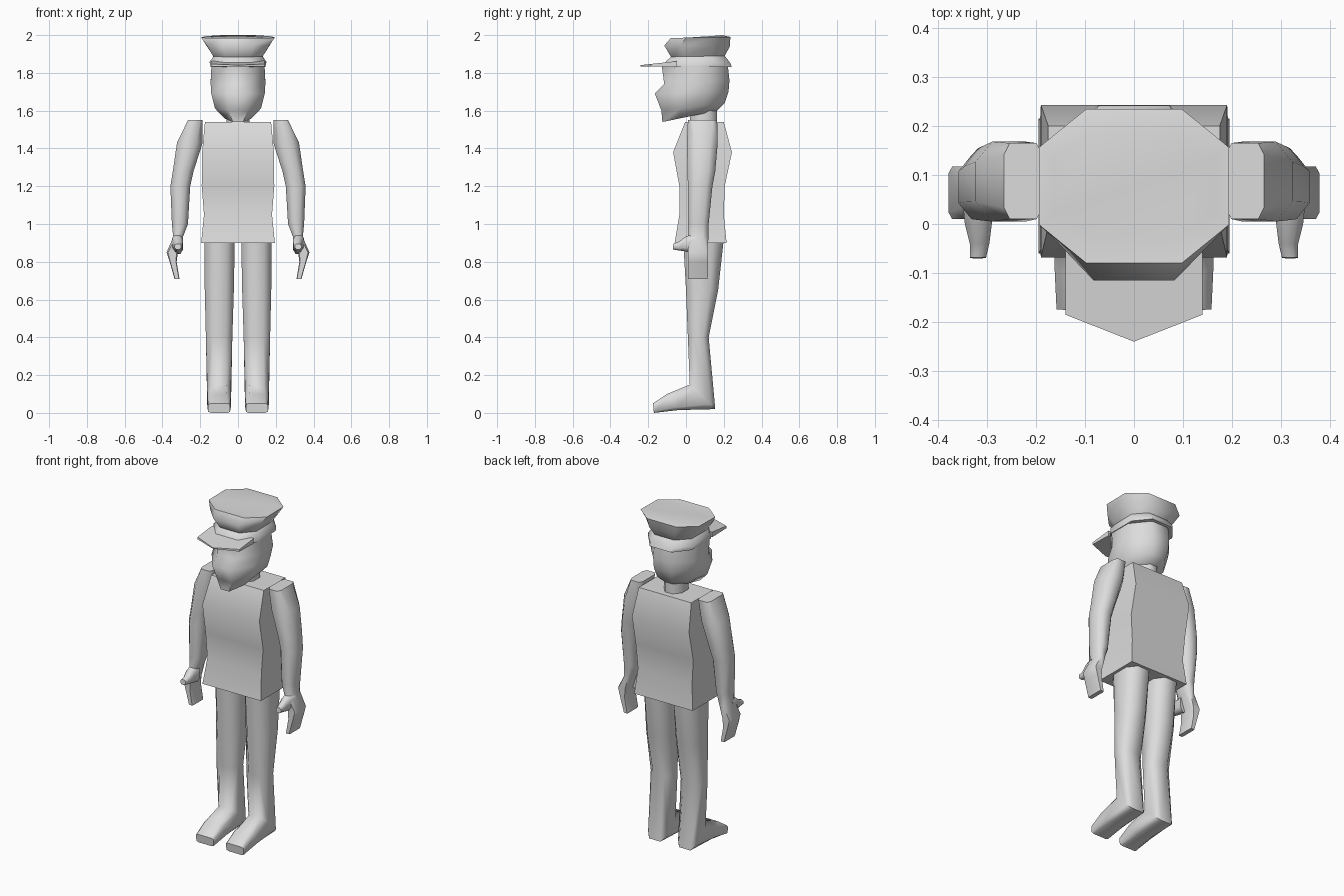
import bpy, bmesh, math
from mathutils import Vector

grey = bpy.data.materials.new("light grey")
grey.diffuse_color = (0.72, 0.72, 0.72, 1)


def ring(x0, x1, front, back, c=0.25):
    """Box section, corners cut by fraction c; front and back are (y, z)."""
    if c:
        uv = [(c, 0), (1 - c, 0), (1, c), (1, 1 - c), (1 - c, 1), (c, 1), (0, 1 - c), (0, c)]
    else:
        uv = [(0, 0), (1, 0), (1, 1), (0, 1)]
    f, b = Vector(front), Vector(back)
    return [(x0 + (x1 - x0) * u, *f.lerp(b, v)) for u, v in uv]


def level(x0, x1, y0, y1, z, c=0.25):
    return ring(x0, x1, (y0, z), (y1, z), c)


def loft(name, rings, angle=60, mirror=False):
    """Skin a list of equal-sized sections and cap both ends."""
    bm = bmesh.new()
    rows = [[bm.verts.new(p) for p in r] for r in rings]
    n = len(rows[0])
    for a, b in zip(rows, rows[1:]):
        for i in range(n):
            j = (i + 1) % n
            bm.faces.new((a[i], a[j], b[j], b[i]))
    bm.faces.new(rows[0][::-1])
    bm.faces.new(rows[-1])
    bmesh.ops.recalc_face_normals(bm, faces=bm.faces)
    mesh = bpy.data.meshes.new(name)
    bm.to_mesh(mesh)
    bm.free()
    mesh.materials.append(grey)
    ob = bpy.data.objects.new(name, mesh)
    bpy.context.collection.objects.link(ob)
    bpy.ops.object.select_all(action='DESELECT')
    ob.select_set(True)
    bpy.context.view_layer.objects.active = ob
    bpy.ops.object.shade_smooth_by_angle(angle=math.radians(angle))
    if mirror:
        ob.modifiers.new("mirror", 'MIRROR').use_mirror_merge = False
    return ob


# Torso: square-cornered jacket
loft("torso", [level(-w, w, y0, y1, z, 0) for w, y0, y1, z in [
    (0.195, -0.06, 0.215, 0.90), (0.18, -0.035, 0.20, 1.05),
    (0.192, -0.035, 0.205, 1.20), (0.19, -0.068, 0.243, 1.38),
    (0.175, -0.005, 0.20, 1.54)]], 45)

# Legs with the feet bent forward
loft("legs", [
    level(0.017, 0.178, -0.015, 0.20, 0.92),
    level(0.022, 0.176, 0.0, 0.17, 0.65),
    level(0.03, 0.17, 0.01, 0.12, 0.40),
    ring(0.037, 0.163, (0.02, 0.15), (0.155, 0.02), 0.2),
    ring(0.038, 0.162, (-0.10, 0.10), (-0.04, 0.015), 0.17),
    ring(0.042, 0.158, (-0.175, 0.05), (-0.17, 0.0), 0.12)], mirror=True)

# Arms running down into flat hands
loft("arms", [
    level(0.187, 0.265, 0.01, 0.165, 1.55, 0.15),
    level(0.187, 0.323, 0.005, 0.168, 1.43),
    level(0.235, 0.345, 0.008, 0.155, 1.28),
    level(0.253, 0.358, 0.01, 0.14, 1.20),
    level(0.265, 0.35, 0.01, 0.12, 1.00),
    level(0.292, 0.343, 0.01, 0.118, 0.93),
    level(0.318, 0.378, 0.01, 0.117, 0.85, 0.12),
    level(0.325, 0.362, 0.01, 0.116, 0.80, 0.1),
    level(0.31, 0.336, 0.01, 0.115, 0.71, 0.1)], mirror=True)
loft("thumbs", [
    ring(0.29, 0.35, (0.05, 0.95), (0.05, 0.84)),
    ring(0.29, 0.345, (0.0, 0.935), (0.0, 0.855)),
    ring(0.295, 0.335, (-0.04, 0.905), (-0.04, 0.86)),
    ring(0.302, 0.335, (-0.068, 0.895), (-0.07, 0.865))], mirror=True)

# Neck and head
loft("neck", [level(-0.06, 0.06, 0.02, 0.165, z, 0.29) for z in (1.50, 1.66)])
loft("head", [ring(-w, w, f, b, 0.3) for w, f, b in [
    (0.07, (-0.125, 1.54), (0.165, 1.60)),
    (0.122, (-0.13, 1.60), (0.205, 1.64)),
    (0.142, (-0.165, 1.69), (0.225, 1.70)),
    (0.145, (-0.115, 1.74), (0.23, 1.76)),
    (0.14, (-0.13, 1.85), (0.22, 1.85))]])

# Cap: flared band, waist, wide crown
loft("cap", [ring(-w, w, f, b, 0.25) for w, f, b in [
    (0.145, (-0.12, 1.832), (0.242, 1.832)),
    (0.150, (-0.105, 1.862), (0.235, 1.852)),
    (0.130, (-0.08, 1.885), (0.205, 1.89)),
    (0.165, (-0.115, 1.945), (0.232, 1.94)),
    (0.194, (-0.08, 1.985), (0.235, 1.99)),
    (0.165, (-0.03, 1.98), (0.19, 2.0))]], 50)

# Pointed visor
outline = [(-0.14, -0.05), (-0.14, -0.185), (0, -0.24), (0.14, -0.185), (0.14, -0.05)]
loft("visor", [
    [(x, y, 1.831 - 0.02 * (y + 0.05)) for x, y in outline],
    [(x, y, 1.862 + 0.11 * (y + 0.05)) for x, y in outline]], 30)
